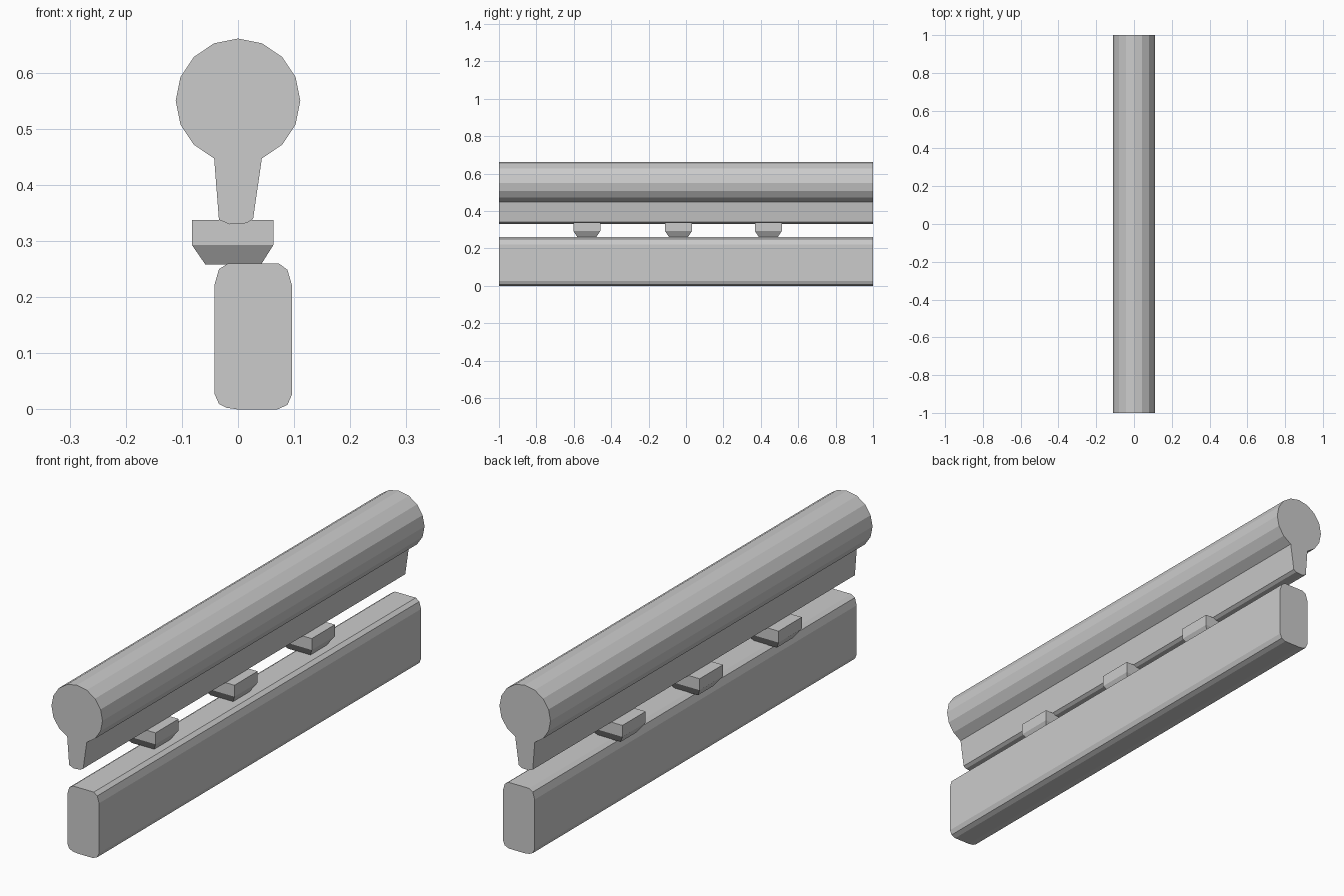
import bpy
import bmesh
from math import cos, sin, pi

cube = bpy.data.objects.get("Cube")
if cube:
    bpy.data.objects.remove(cube, do_unlink=True)

grey = bpy.data.materials.new("plain grey")
grey.use_nodes = True
colour = (0.6, 0.6, 0.6, 1)
grey.diffuse_color = colour
grey.node_tree.nodes["Principled BSDF"].inputs["Base Color"].default_value = colour


def finish(name, bm):
    bmesh.ops.recalc_face_normals(bm, faces=bm.faces[:])
    mesh = bpy.data.meshes.new(name)
    bm.to_mesh(mesh)
    bm.free()
    mesh.materials.append(grey)
    obj = bpy.data.objects.new(name, mesh)
    bpy.context.collection.objects.link(obj)
    return obj


def extrude_profile(name, profile, y0=-1, y1=1):
    """Close an (x, z) outline and sweep it along y."""
    bm = bmesh.new()
    face = bm.faces.new([bm.verts.new((x, y0, z)) for x, z in profile])
    result = bmesh.ops.extrude_face_region(bm, geom=[face], use_keep_orig=True)
    for v in result["geom"]:
        if isinstance(v, bmesh.types.BMVert):
            v.co.y = y1
    return finish(name, bm)


# Top rail: sixteen-sided round head on a tapered web
radius, centre_z = 0.111, 0.55
head = [(radius * cos(i * pi / 8), centre_z + radius * sin(i * pi / 8))
        for i in range(-3, 12)]
web = [(-0.034, 0.338), (-0.015, 0.33), (0.015, 0.332), (0.027, 0.34)]
extrude_profile("top_rail", head + web)

# Bottom rail: upright bar with chamfered corners
extrude_profile("bottom_rail", [
    (-0.02, 0.003), (0, 0), (0.07, 0), (0.088, 0.008), (0.096, 0.026),
    (0.096, 0.222), (0.088, 0.249), (0.073, 0.26), (-0.018, 0.26),
    (-0.034, 0.25), (-0.042, 0.222), (-0.042, 0.028), (-0.034, 0.01)])


def spacer(name, y):
    """Square block with a tapered foot."""
    bm = bmesh.new()
    rings = []
    for x0, x1, half, z in ((-0.058, 0.041, 0.049, 0.258),
                            (-0.082, 0.063, 0.072, 0.293),
                            (-0.082, 0.063, 0.072, 0.338)):
        rings.append([bm.verts.new(p) for p in (
            (x0, y - half, z), (x1, y - half, z),
            (x1, y + half, z), (x0, y + half, z))])
    for low, high in zip(rings, rings[1:]):
        for i in range(4):
            j = (i + 1) % 4
            bm.faces.new((low[i], low[j], high[j], high[i]))
    bm.faces.new(rings[0])
    bm.faces.new(rings[-1])
    finish(name, bm)


# Spacer blocks between the rails
for name, y in (("front", -0.53), ("middle", -0.04), ("back", 0.44)):
    spacer(name + "_spacer", y)
